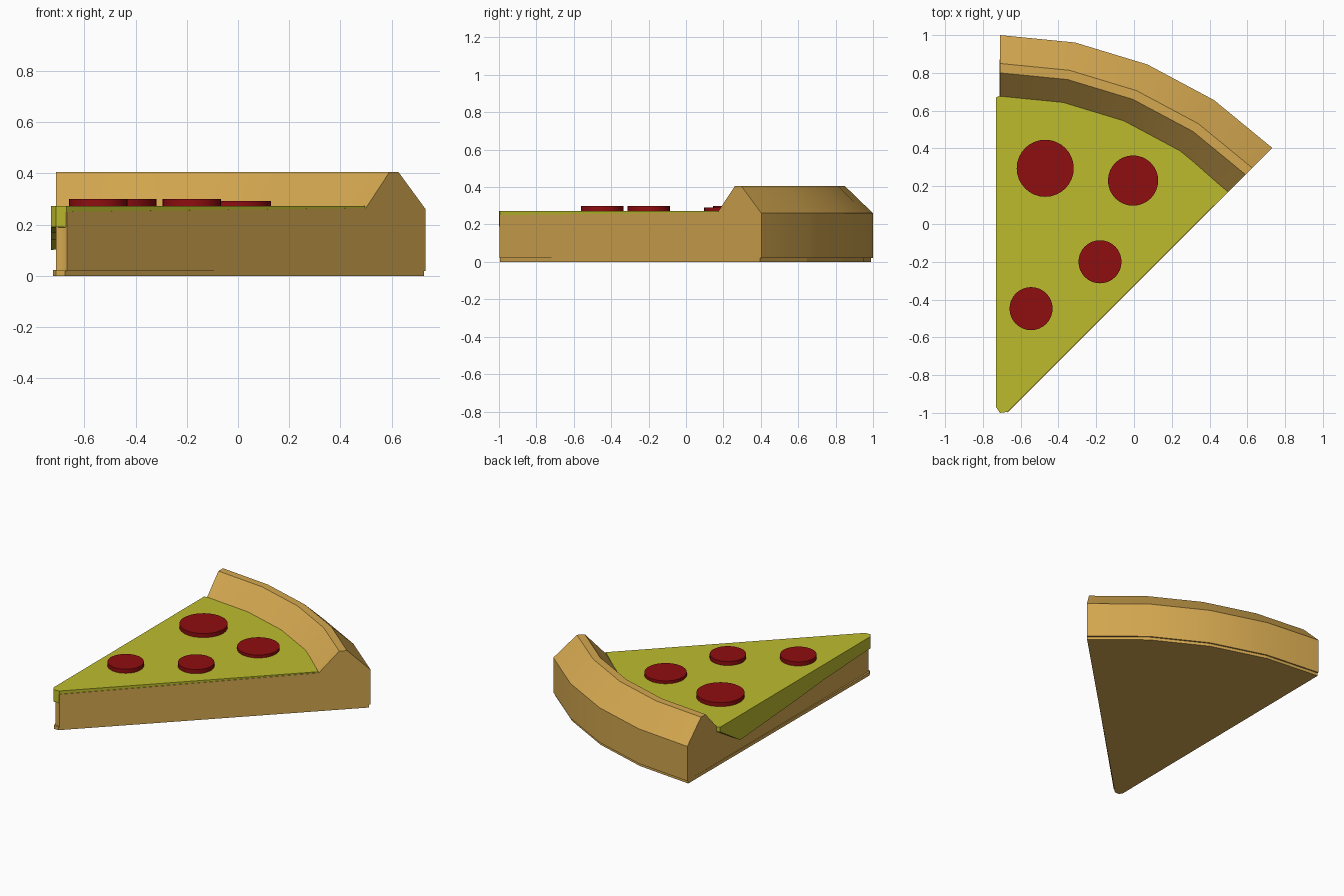
import bpy, bmesh, math

if "Cube" in bpy.data.objects:
    bpy.data.objects.remove(bpy.data.objects["Cube"])

APEX = (-0.71, -1.04)   # centre of the slice's arcs
SEGS = 4                # flat segments along the rim


def material(name, rgb):
    m = bpy.data.materials.new(name)
    m.diffuse_color = (*rgb, 1)
    m.use_nodes = True
    m.node_tree.nodes["Principled BSDF"].inputs["Base Color"].default_value = m.diffuse_color
    return m


crust_mat = material("baked_dough", (0.66, 0.39, 0.08))
cheese_mat = material("cheese", (0.51, 0.50, 0.027))
meat_mat = material("salami", (0.275, 0.004, 0.005))


def finish(bm, name, mat, smooth=True):
    bmesh.ops.recalc_face_normals(bm, faces=bm.faces)
    me = bpy.data.meshes.new(name)
    bm.to_mesh(me)
    bm.free()
    me.materials.append(mat)
    ob = bpy.data.objects.new(name, me)
    bpy.context.collection.objects.link(ob)
    if smooth:
        bpy.ops.object.select_all(action='DESELECT')
        ob.select_set(True)
        bpy.context.view_layer.objects.active = ob
        bpy.ops.object.shade_smooth_by_angle(angle=math.radians(30))
    return ob


def polar(r, i):
    a = math.radians(45 * i / SEGS)
    return APEX[0] + r * math.sin(a), APEX[1] + r * math.cos(a)


def sweep(name, profile, mat):
    """Sweep a closed (radius, height) profile through the slice angle."""
    bm = bmesh.new()
    rings = [[bm.verts.new((*polar(r, i), z)) for r, z in profile]
             for i in range(SEGS + 1)]
    n = len(profile)
    for a, b in zip(rings, rings[1:]):
        for j in range(n):
            k = (j + 1) % n
            bm.faces.new((a[j], a[k], b[k], b[j]))
    bm.faces.new(rings[0])
    bm.faces.new(rings[-1])
    return finish(bm, name, mat)


def slab(name, outline, top, mat):
    """Flat-topped slab whose lower edge follows the z of each outline point."""
    bm = bmesh.new()
    up = [bm.verts.new((x, y, top)) for x, y, z in outline]
    low = [bm.verts.new(p) for p in outline]
    n = len(outline)
    bm.faces.new(up)
    for j in range(n):
        k = (j + 1) % n
        bm.faces.new((up[j], up[k], low[k], low[j]))
    under = bm.faces.new(low)
    bmesh.ops.triangulate(bm, faces=[under])
    return finish(bm, name, mat, smooth=False)


# Dough with the raised rim
sweep("crust", [(0.06, 0.02), (2.04, 0.02), (2.04, 0.26), (1.89, 0.405),
                (1.84, 0.405), (1.71, 0.265), (0.06, 0.25)], crust_mat)

# Thin underside, flaring slightly past the cut sides
base = [(-0.722, -0.97, 0), (-0.71, -0.995, 0), (-0.675, -0.995, 0)]
base += [(*polar(2.03, i), 0) for i in range(SEGS, -1, -1)]
slab("underside", base, 0.022, crust_mat)

# Cheese: left side, rim arc, right side with drip, tip
left = [(-0.73, -0.97, 0.19), (-0.73, -0.50, 0.17), (-0.73, -0.13, 0.14),
        (-0.73, 0.45, 0.10), (-0.73, 0.67, 0.24)]
arc = [(*polar(1.72, i), 0.24) for i in range(SEGS)] + [(0.495, 0.17, 0.24)]
right = [(x, x - 0.325, z) for x, z in
         ((0.02, 0.24), (-0.21, 0.24), (-0.26, 0.135), (-0.38, 0.10), (-0.67, 0.19))]
slab("cheese", left + arc + right + [(-0.71, -1.0, 0.19)], 0.272, cheese_mat)

# Round meat slices
for n, (x, y, r, top) in enumerate([(-0.47, 0.295, 0.151, 0.30), (-0.005, 0.23, 0.133, 0.292),
                                    (-0.18, -0.20, 0.114, 0.30), (-0.545, -0.448, 0.114, 0.30)]):
    bpy.ops.mesh.primitive_cylinder_add(vertices=32, radius=r, depth=top - 0.255,
                                        location=(x, y, (top + 0.255) / 2))
    ob = bpy.context.object
    ob.name = f"salami_slice_{n + 1}"
    ob.data.materials.append(meat_mat)
    bpy.ops.object.shade_smooth_by_angle(angle=math.radians(30))
